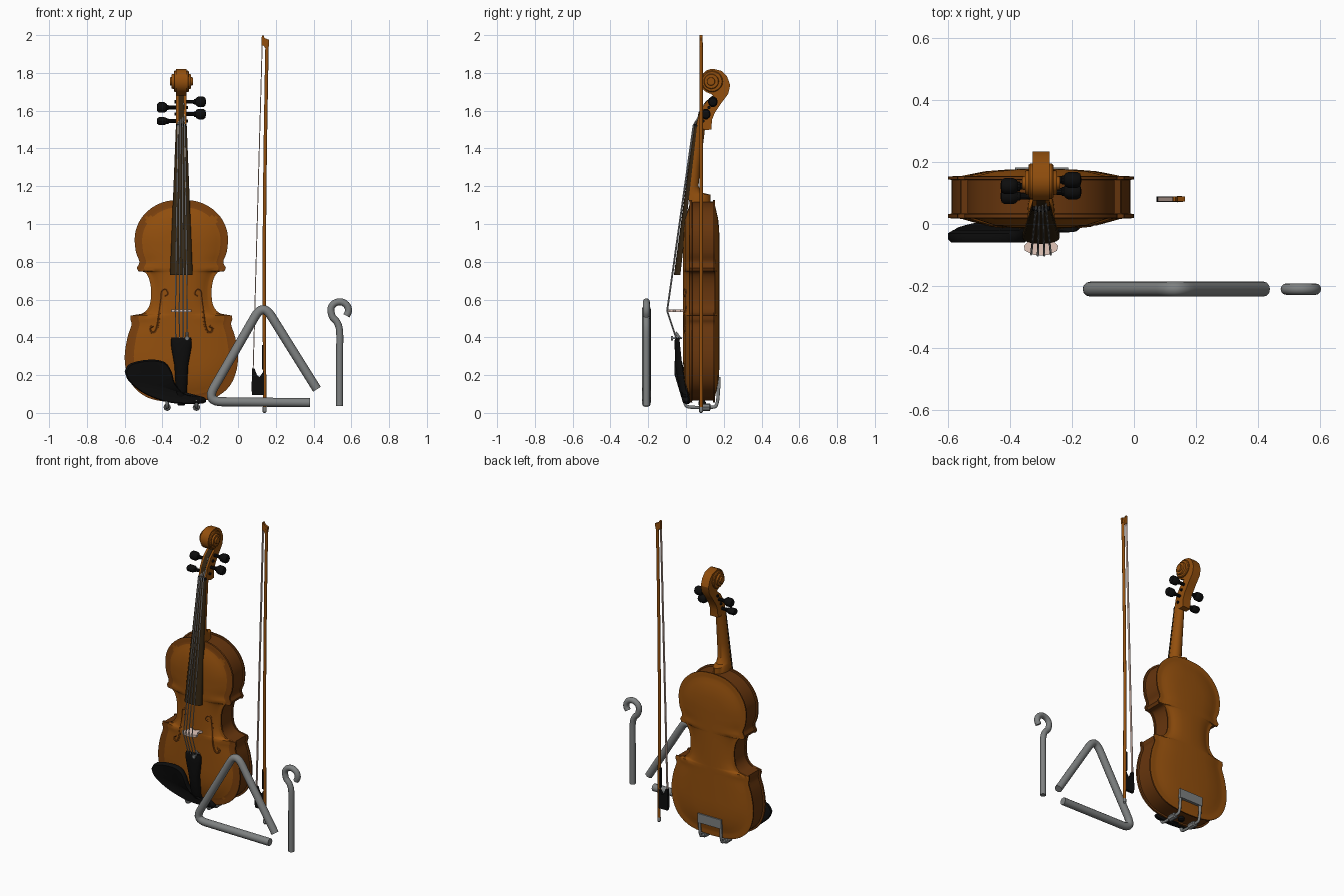
import bpy, bmesh, math
from mathutils import Vector
from mathutils.bvhtree import BVHTree

if "Cube" in bpy.data.objects:
    bpy.data.objects.remove(bpy.data.objects["Cube"])

def material(name, r, g, b):
    m = bpy.data.materials.new(name)
    m.diffuse_color = (r, g, b, 1)
    m.use_nodes = True
    m.node_tree.nodes["Principled BSDF"].inputs["Base Color"].default_value = m.diffuse_color
    return m

WOOD = material("varnished wood", 0.29, 0.078, 0.004)
BURST = material("shaded varnish", 0.20, 0.052, 0.004)
DARK = material("dark rib varnish", 0.135, 0.036, 0.004)
BOARD = material("fingerboard brown", 0.032, 0.017, 0.005)
BLACK = material("ebony black", 0.004, 0.004, 0.004)
STEEL = material("grey steel", 0.21, 0.22, 0.22)
STRING = material("string silver", 0.48, 0.48, 0.48)
PALE = material("pale maple", 0.78, 0.58, 0.50)
X0 = -0.30  # violin centre line

def finish(o, mat, angle):
    o.data.materials.clear()
    o.data.materials.append(mat)
    bpy.ops.object.select_all(action='DESELECT')
    o.select_set(True)
    bpy.context.view_layer.objects.active = o
    if angle:
        bpy.ops.object.shade_smooth_by_angle(angle=math.radians(angle))
    return o

def loft(name, rings, mat, angle=35):
    """Skin a stack of closed rings and cap both ends."""
    bm = bmesh.new()
    vs = [[bm.verts.new(p) for p in r] for r in rings]
    n = len(rings[0])
    for a, b in zip(vs, vs[1:]):
        for i in range(n):
            bm.faces.new((a[i], a[(i + 1) % n], b[(i + 1) % n], b[i]))
    bm.faces.new(vs[0][::-1])
    bm.faces.new(vs[-1])
    bmesh.ops.recalc_face_normals(bm, faces=bm.faces)
    me = bpy.data.meshes.new(name)
    bm.to_mesh(me)
    bm.free()
    o = bpy.data.objects.new(name, me)
    bpy.context.collection.objects.link(o)
    return finish(o, mat, angle)

def spline(p, n=6):
    """Smooth path through the points."""
    p = [Vector(q) for q in p]
    p = [p[0] * 2 - p[1]] + p + [p[-1] * 2 - p[-2]]
    out = []
    for a, b, c, d in zip(p, p[1:], p[2:], p[3:]):
        for k in range(n):
            t = k / n
            out.append(0.5 * (2 * b + (c - a) * t + (2 * a - 5 * b + 4 * c - d) * t * t
                              + (3 * b - a - 3 * c + d) * t ** 3))
    return out + [p[-2]]

def tube(name, pts, r, mat, res=3):
    cu = bpy.data.curves.new(name, 'CURVE')
    cu.dimensions = '3D'
    cu.bevel_depth, cu.bevel_resolution, cu.use_fill_caps = r, res, True
    s = cu.splines.new('POLY')
    s.points.add(len(pts) - 1)
    for q, p in zip(s.points, pts):
        q.co = (*p, 1)
    o = bpy.data.objects.new(name, cu)
    bpy.context.collection.objects.link(o)
    bpy.ops.object.select_all(action='DESELECT')
    o.select_set(True)
    bpy.context.view_layer.objects.active = o
    bpy.ops.object.convert(target='MESH')
    return finish(bpy.context.object, mat, 50)

def lathe(name, axis, centre, steps, mat, n=16):
    """Stack of ellipses (offset, radius, radius) along one axis."""
    rings = []
    for t, r1, r2 in steps:
        ring = []
        for k in range(n):
            a = 2 * math.pi * k / n
            p = Vector(centre)
            p[axis] += t
            p[(axis + 1) % 3] += r1 * math.cos(a)
            p[(axis + 2) % 3] += r2 * math.sin(a)
            ring.append(p)
        rings.append(ring)
    return loft(name, rings, mat)

def box(name, x, y, z, mat):
    return loft(name, [[(x[0], y[0], h), (x[1], y[0], h), (x[1], y[1], h), (x[0], y[1], h)]
                       for h in z], mat, 0)

def bar_ring(z, w, flat, side, crown):
    """Flat on one side, rounded on the other."""
    arc = [(X0 + w * math.cos(math.pi * k / 10), side + (crown - side) * math.sin(math.pi * k / 10), z)
           for k in range(11)]
    return arc + [(X0 - w, flat, z), (X0 + w, flat, z)]

# Violin body outline: upper bout, waist, lower bout
upper = [(0, 1.128), (.08, 1.12), (.15, 1.09), (.205, 1.04), (.237, .98), (.247, .92), (.24, .85), (.222, .80), (.236, .768)]
waist = [(.228, .75), (.19, .742), (.168, .70), (.16, .64), (.168, .57), (.20, .53), (.24, .52), (.268, .515)]
lower = [(.27, .495), (.264, .465), (.285, .40), (.30, .30), (.288, .21), (.25, .135), (.18, .082), (.09, .06), (0, .055)]
half = spline(upper, 4) + spline(waist, 4) + spline(lower, 4)
outline = half + [Vector((-p.x, p.y)) for p in half[-2:0:-1]]

def body_part(name, layers, mat):
    """Rings shrink towards a straight spine inside the body."""
    rings = []
    for s, y in layers:
        mid = [min(max(p.y, .30), .88) for p in outline]
        rings.append([(X0 + p.x * s, y, m + (p.y - m) * s) for p, m in zip(outline, mid)])
    return loft(name, rings, mat, 40)

body_part("ribs", [(.96, .028), (.96, .147)], DARK)
arch = [(.95, 0), (1, .002), (1, .013), (.95, .015), (.9, .014), (.84, .017), (.75, .024), (.6, .035), (.4, .041), (.2, .044), (.04, .045)]
top = body_part("top_plate", [(s, .034 - h * 1.1) for s, h in arch], WOOD)
back = body_part("back_plate", [(s, .142 + h * .8) for s, h in arch], WOOD)
# Shaded border on the outer bouts of the top, dark rims on both plates
for plate in (top, back):
    plate.data.materials.append(BURST)
    plate.data.materials.append(DARK)
    for f in plate.data.polygons:
        ring, c = f.index // len(outline), f.center
        if ring < 2:
            f.material_index = 2
        elif plate is top and ring < 5 and (abs(c.x - X0) > .19 or c.z > 1.04 or c.z < .12):
            f.material_index = 1

# Sound holes laid on the arched top
tree = BVHTree.FromPolygons([v.co for v in top.data.vertices], [p.vertices for p in top.data.polygons])
hole = [(.088, .618), (.07, .632), (.082, .655), (.102, .645), (.107, .60), (.115, .54), (.123, .47), (.138, .43), (.16, .428), (.165, .45), (.148, .46)]
for side, tag in ((-1, "left"), (1, "right")):
    pts = []
    for p in spline(hole, 4):
        hit = tree.ray_cast(Vector((X0 + side * p.x, -1, p.y)), Vector((0, 1, 0)))[0]
        pts.append(hit + Vector((0, .003, 0)))
    tube("sound_hole_" + tag, pts, .007, BURST, 1)

# Neck, fingerboard and nut
loft("neck", [bar_ring(*r) for r in (
    (1.09, .045, .02, .03, .13), (1.155, .043, .014, .03, .13), (1.165, .042, .016, .025, .09),
    (1.20, .04, .021, .028, .066), (1.30, .036, .033, .04, .076), (1.50, .029, .056, .062, .10),
    (1.54, .028, .06, .066, .11))], WOOD)
loft("fingerboard", [bar_ring(.73, .06, -.03, -.045, -.064), bar_ring(1.515, .029, .058, .050, .042)], BOARD)
loft("nut", [bar_ring(1.515, .029, .06, .047, .038), bar_ring(1.53, .028, .062, .05, .041)], BLACK)

# Pegbox and scroll
side = [(.055, 1.525), (.07, 1.59), (.105, 1.645), (.145, 1.68)]
slot = side[:]
side += [(.14 + .065 * math.cos(math.radians(a)), 1.755 + .066 * math.sin(math.radians(a))) for a in range(260, 70, -20)]
side += [(.19, 1.81), (.218, 1.78), (.234, 1.735), (.224, 1.69), (.187, 1.64), (.153, 1.59), (.137, 1.55), (.135, 1.50), (.10, 1.497)]
loft("pegbox_and_scroll", [[(X0 + w, y, z) for y, z in side] for w in (-.028, .028)], WOOD, 30)
loft("pegbox_slot", [[(X0 - w, y - .003, z + .001), (X0 + w, y - .003, z + .001), (X0 + w, y + .003, z), (X0 - w, y + .003, z)]
                     for w in (.015,) for y, z in slot], BOARD, 0)
for w, r, y in ((.04, .057, .138), (.051, .04, .134), (.061, .022, .132)):
    lathe("scroll_turn", 0, (X0, y, 1.755), [(-w, r * .92, r * .92), (-w + .005, r, r), (w - .005, r, r), (w, r * .92, r * .92)], WOOD, 20)

# Tuning pegs
for d, y, z, h in ((-1, .09, 1.545, .022), (1, .105, 1.582, .029), (-1, .122, 1.617, .029), (1, .142, 1.647, .029)):
    lathe("tuning_peg", 0, (X0, y, z), [(d * t, a, b) for t, a, b in (
        (-.036, .009, .009), (.066, .011, .011), (.068, .015, .015), (.075, .015, .015), (.08, .022, h * .8),
        (.09, .026, h), (.117, .026, h), (.127, .02, h * .75), (.13, .008, .008))], BLACK, 10)

# Bridge: mirrored profile with a gap between the feet
prof = [(0, -.026), (.014, -.022), (.022, .0), (.05, .0), (.05, -.012), (.036, -.03), (.04, -.055), (.055, -.07), (.052, -.086), (.025, -.099), (0, -.102)]
prof += [(-u, y) for u, y in prof[-2:0:-1]]
loft("bridge", [[(X0 + u, y, z) for u, y in prof] for z in (.533, .547)], PALE, 0)

# Tailpiece, end button and fine tuner
loft("tailpiece", [bar_ring(*r) for r in (
    (.055, .026, .035, .022, .0), (.12, .03, .0, -.012, -.035), (.25, .036, -.02, -.032, -.056),
    (.345, .053, -.03, -.04, -.06), (.385, .055, -.034, -.042, -.06), (.40, .05, -.036, -.043, -.056))], BLACK)
lathe("end_button", 2, (X0, .085, .05), [(-.012, .014, .014), (-.006, .02, .02), (.006, .02, .02), (.02, .012, .012)], BLACK)
tube("fine_tuner_arm", [(X0 + .03, -.05, .37), (X0 + .03, -.035, .40), (X0 + .03, -.055, .425)], .008, STEEL)
lathe("fine_tuner_screw", 1, (X0 + .03, -.07, .395), [(-.01, .012, .012), (0, .012, .012), (.001, .005, .005), (.05, .005, .005)], STEEL)

# Strings
for k in (-1.5, -.5, .5, 1.5):
    drop = .004 * abs(k)
    tube("string", [(X0 + .02 * k, -.052 + drop, .385), (X0 + .021 * k, -.104 + drop, .54),
                    (X0 + .0115 * k, .036 + drop, 1.523), (X0 + .008 * k, .10, 1.61 + .02 * k)], .0034, STRING, 1)

# Chin rest: cupped plate tilted to follow the body
chin = [(-.60, .22), (-.57, .262), (-.47, .282), (-.39, .27), (-.352, .22), (-.33, .15), (-.265, .092), (-.18, .083),
        (-.183, .05), (-.33, .05), (-.42, .07), (-.51, .11), (-.58, .17)]
chin = spline(chin + chin[:1], 3)[:-1]
rings = []
for s, dy in ((.9, .04), (1, .03), (1, .012), (.94, 0), (.8, .004), (.5, .014), (.1, .018)):
    rings.append([(-.43 + (p.x + .43) * s, -.06 + dy + max(0, .2 - (.15 + (p.y - .15) * s)) * .3, .15 + (p.y - .15) * s) for p in chin])
loft("chin_rest", rings, BLACK, 50)

# Chin rest clamp
for x in (-.375, -.22):
    tube("clamp_rod", spline([(x, -.01, .07), (x, .0, .04), (x, .03, .03), (x, .14, .03), (x, .162, .045), (x, .17, .09), (x, .172, .17)], 4), .009, STEEL)
    lathe("clamp_barrel", 1, (x, .10, .03), [(-.03, .014, .014), (-.025, .02, .02), (.025, .02, .02), (.03, .014, .014)], STEEL, 8)
box("clamp_plate", (-.384, -.211), (.16, .182), (.13, .19), STEEL)

# Bow
BY = .08
stick = spline([(.141, BY, .03), (.140, BY, .4), (.139, BY, .8), (.143, BY, 1.3), (.150, BY, 1.75), (.154, BY, 1.96)], 5)
tube("bow_stick", stick, .0095, WOOD)
box("bow_grip", (.126, .134), (BY - .007, BY + .007), (.23, .36), BLACK)
head = [(.163, 1.94), (.165, 1.975), (.14, 1.985), (.134, 2.0), (.126, 1.998), (.124, 1.945), (.135, 1.945), (.145, 1.93)]
loft("bow_head", [[(x, y, z) for x, z in head] for y in (BY - .008, BY + .008)], WOOD, 0)
loft("bow_hair", [[(x, y, z) for x, y in ((c - .0025, BY - .007), (c + .0025, BY - .007), (c + .0025, BY + .007), (c - .0025, BY + .007))]
                  for c, z in ((.08, .22), (.128, 1.95))], PALE, 0)
frog = [(.138, .095), (.075, .095), (.072, .12), (.074, .235), (.088, .235), (.10, .20), (.115, .19), (.138, .225)]
loft("bow_frog", [[(x, y, z) for x, z in frog] for y in (BY - .009, BY + .009)], BLACK, 0)
lathe("bow_screw", 2, (.141, BY, 0), [(0, .005, .005), (.006, .010, .010), (.03, .010, .010), (.034, .008, .008)], STEEL)

# Triangle: one bent rod with rounded corners
TY = -.21
def rounded(corners, r):
    pts = [Vector(corners[0])]
    for a, b, c in zip(corners, corners[1:], corners[2:]):
        a, b, c = Vector(a), Vector(b), Vector(c)
        p, q = b + (a - b).normalized() * r, b + (c - b).normalized() * r
        pts += [p * (1 - t) ** 2 + b * 2 * t * (1 - t) + q * t * t for t in [k / 8 for k in range(9)]]
    return pts + [Vector(corners[-1])]
tube("triangle_rod", rounded([(.382, TY, .054), (-.17, TY, .06), (.132, TY, .583), (.418, TY, .125)], .085), .024, STEEL, 4)

# Beater with a curled handle
loop = [(.538 + .047 * math.cos(math.radians(a)), TY, .543 + .045 * math.sin(math.radians(a))) for a in range(200, -70, -30)]
tube("beater", spline([(.538, TY, .037), (.538, TY, .3), (.538, TY, .43), (.525, TY, .478), (.502, TY, .505)] + loop, 4), .0185, STEEL, 4)
